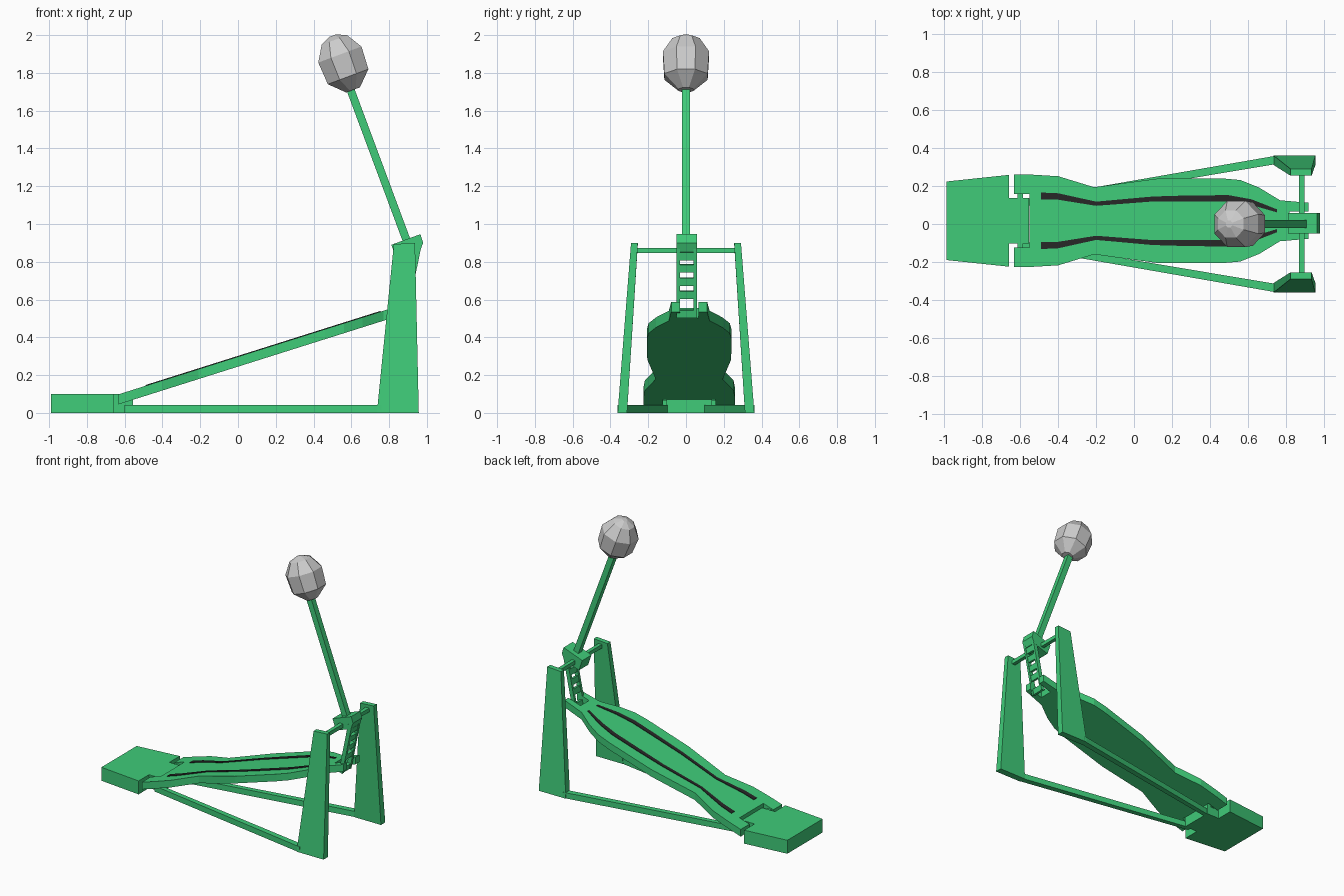
import bpy, bmesh
from mathutils import Vector, Matrix
from math import atan2, cos, sin, pi

if "Cube" in bpy.data.objects:
    bpy.data.objects.remove(bpy.data.objects["Cube"])


def mat(name, c):
    m = bpy.data.materials.new(name)
    m.diffuse_color = (*c, 1)
    m.use_nodes = True
    m.node_tree.nodes["Principled BSDF"].inputs["Base Color"].default_value = m.diffuse_color
    return m


GREEN = mat("green_paint", (0.05, 0.60, 0.19))
BLACK = mat("black_rubber", (0.02, 0.02, 0.02))


def loft(name, rings, material=GREEN):
    """Solid through a list of equal-length rings, capped at both ends."""
    bm = bmesh.new()
    vs = [[bm.verts.new(p) for p in r] for r in rings]
    n = len(vs[0])
    for a, b in zip(vs, vs[1:]):
        for i in range(n):
            j = (i + 1) % n
            bm.faces.new((a[i], a[j], b[j], b[i]))
    bm.faces.new(vs[0][::-1])
    bm.faces.new(vs[-1])
    bmesh.ops.recalc_face_normals(bm, faces=bm.faces)
    me = bpy.data.meshes.new(name)
    bm.to_mesh(me)
    bm.free()
    ob = bpy.data.objects.new(name, me)
    bpy.context.collection.objects.link(ob)
    if material:
        me.materials.append(material)
    return ob


def slab(name, outline, low, high, material=GREEN):
    """Plan outline (x, y) between two height functions of x."""
    return loft(name, [[(x, y, f(x)) for x, y in outline] for f in (low, high)], material)


def bar(name, a, b, wx, wy):
    """Square bar from a to b."""
    a, b = Vector(a), Vector(b)
    d = (b - a).normalized()
    side = Vector((0, 1, 0)) if abs(d.y) < 0.9 else Vector((0, 0, 1))
    u = d.cross(side).normalized() * wx / 2
    v = d.cross(u).normalized() * wy / 2
    return loft(name, [[p + u + v, p - u + v, p - u - v, p + u - v] for p in (a, b)])


CY = 0.017  # board centre line


def both_sides(half):
    return [(x, CY + y) for x, y in half] + [(x, CY - y) for x, y in reversed(half)]


# heel plate with hinge tongue
heel = both_sides([(-0.99, 0.207), (-0.66, 0.242), (-0.66, 0.12), (-0.555, 0.12)])
slab("heel_plate", heel, lambda x: 0, lambda x: 0.10)
for s in (1, -1):
    bar("hinge_pin", (-0.6, CY + s * 0.11, 0.08), (-0.6, CY + s * 0.15, 0.08), 0.03, 0.03)


# sloping foot board, notched at heel and toe
def top(x):
    return 0.10 + 0.3155 * (x + 0.627)


board = both_sides([
    (-0.55, 0.14), (-0.632, 0.14), (-0.632, 0.243), (-0.535, 0.243), (-0.40, 0.235),
    (-0.21, 0.177), (-0.08, 0.195), (0.12, 0.222), (0.46, 0.224), (0.56, 0.215),
    (0.66, 0.175), (0.77, 0.108), (0.92, 0.095), (0.92, 0.05), (0.82, 0.05)])
slab("foot_board", board, lambda x: top(x) - 0.053, top)

# grip stripes
path = [(-0.49, 0.131), (-0.40, 0.128), (-0.20, 0.090), (0.10, 0.115), (0.30, 0.118),
        (0.50, 0.118), (0.62, 0.098), (0.755, 0.052)]
widths = [0.036, 0.034, 0.022, 0.026, 0.032, 0.034, 0.030, 0.016]
for s in (1, -1):
    left = [(x, CY + s * (y + w / 2)) for (x, y), w in zip(path, widths)]
    right = [(x, CY + s * (y - w / 2)) for (x, y), w in zip(path, widths)]
    slab("grip_stripe", left + right[::-1], lambda x: top(x) - 0.004,
         lambda x: top(x) + 0.004, BLACK)

# leaning side posts and base bars
for s in (1, -1):
    loft("side_post", [
        [(0.735, s * 0.362, 0), (0.957, s * 0.362, 0), (0.957, s * 0.312, 0), (0.735, s * 0.312, 0)],
        [(0.825, s * 0.291, 0.893), (0.937, s * 0.291, 0.90),
         (0.937, s * 0.255, 0.90), (0.825, s * 0.255, 0.893)]])
    slab("base_bar", [(-0.60, s * 0.125), (0.76, s * 0.362), (0.76, s * 0.318), (-0.60, s * 0.09)],
         lambda x: 0, lambda x: 0.042)

# axle and beater hub
bar("axle", (0.885, -0.265, 0.86), (0.885, 0.265, 0.86), 0.028, 0.028)
hub = [(0.812, 0.89), (0.966, 0.946), (0.98, 0.90), (0.962, 0.852), (0.84, 0.81)]
loft("beater_hub", [[(x, y, z) for x, z in hub] for y in (-0.05, 0.058)])

# drive chain: two rails with rungs
c0, c1 = Vector((0.955, 0.003, 0.88)), Vector((0.878, 0.003, 0.505))
for s in (1, -1):
    off = Vector((0, s * 0.045, 0))
    bar("chain_rail", c0 + off, c1 + off, 0.03, 0.018)
for z in (0.525, 0.625, 0.695, 0.765, 0.83):
    p = c1.lerp(c0, (z - c1.z) / (c0.z - c1.z))
    d = (c0 - c1).normalized() * 0.021
    bar("chain_rung", p - d, p + d, 0.022, 0.09)

# beater rod
bar("beater_rod", (0.905, 0, 0.88), (0.585, 0, 1.74), 0.042, 0.042)

# faceted beater head
tilt = atan2(-0.32, 0.86)
M = Matrix.Translation((0.555, 0, 1.855)) @ Matrix.Rotation(tilt, 4, 'Y')
profile = [(-0.155, 0.042), (-0.08, 0.124), (0.045, 0.132), (0.127, 0.078), (0.152, 0.02)]
loft("beater_head", [[M @ Vector((r * cos((k + 0.5) * pi / 4), r * sin((k + 0.5) * pi / 4), a))
                      for k in range(8)] for a, r in profile], None)
